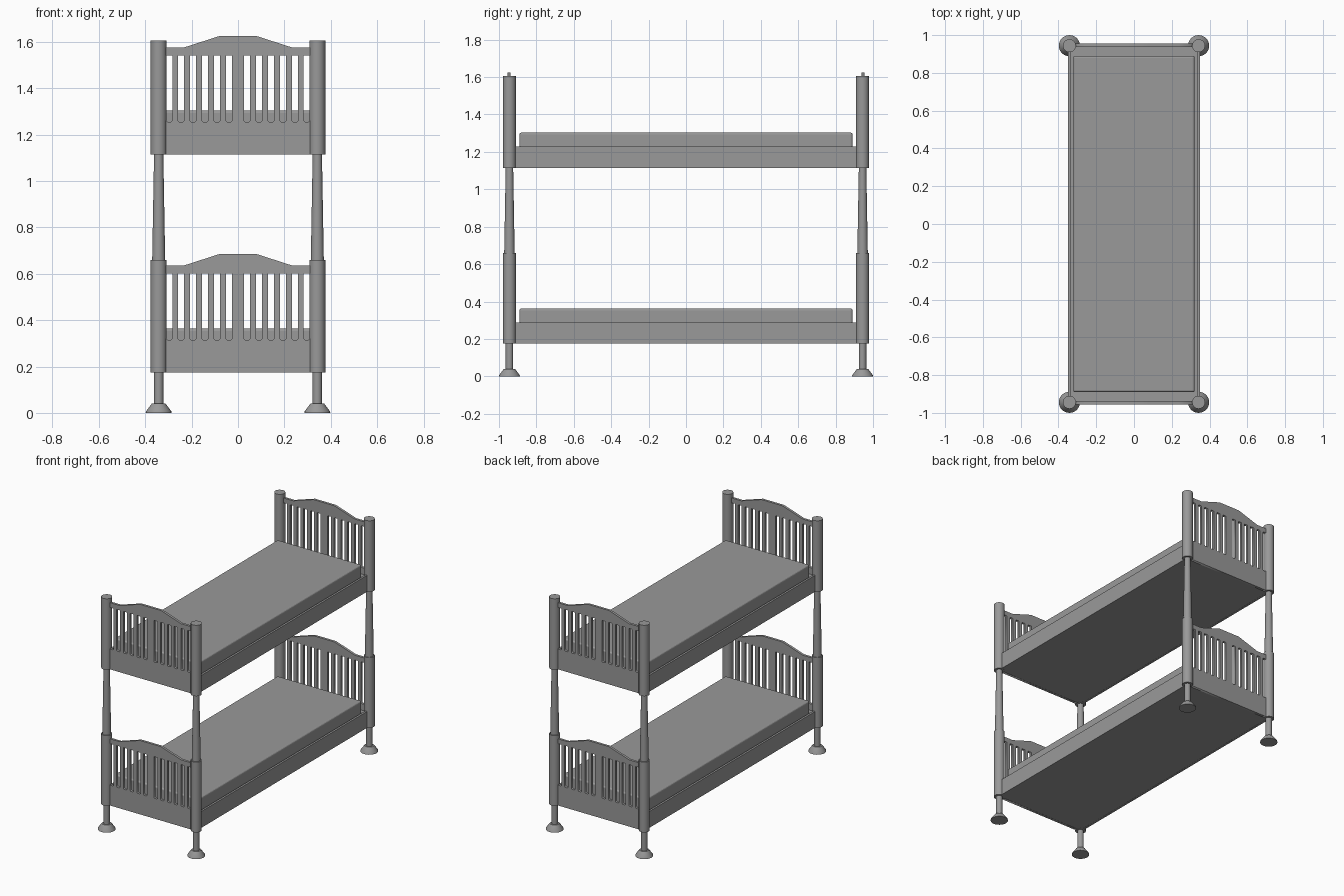
import bpy
import bmesh
import math

cube = bpy.data.objects.get("Cube")
if cube:
    bpy.data.objects.remove(cube, do_unlink=True)

grey = bpy.data.materials.new("plain_grey")
grey.use_nodes = True
COLOUR = (0.32, 0.32, 0.32, 1)
grey.diffuse_color = COLOUR
grey.node_tree.nodes["Principled BSDF"].inputs["Base Color"].default_value = COLOUR

POST_X, POST_Y = 0.342, 0.944
BUNK_HEIGHTS = {"lower": 0.175, "upper": 1.115}


def add_object(name, data):
    obj = bpy.data.objects.new(name, data)
    bpy.context.collection.objects.link(obj)
    data.materials.append(grey)
    return obj


def activate(obj):
    bpy.ops.object.select_all(action="DESELECT")
    obj.select_set(True)
    bpy.context.view_layer.objects.active = obj


def box(name, x, y, z, bevel=0):
    """Box from (min, max) pairs, with optional rounded edges."""
    bm = bmesh.new()
    bmesh.ops.create_cube(bm, size=1)
    for v in bm.verts:
        for axis, (low, high) in enumerate((x, y, z)):
            v.co[axis] = low if v.co[axis] < 0 else high
    mesh = bpy.data.meshes.new(name)
    bm.to_mesh(mesh)
    bm.free()
    obj = add_object(name, mesh)
    if bevel:
        mod = obj.modifiers.new("rounded_edges", "BEVEL")
        mod.width = bevel
        mod.segments = 3
    return obj


def turned_post(name, x, y, profile, sides=24):
    """Lathe a (radius, height) profile into a closed post."""
    bm = bmesh.new()
    rings = []
    for r, z in profile:
        angles = [math.tau * i / sides for i in range(sides)]
        rings.append([bm.verts.new((x + r * math.cos(a), y + r * math.sin(a), z))
                      for a in angles])
    for low, high in zip(rings, rings[1:]):
        for i in range(sides):
            j = (i + 1) % sides
            bm.faces.new((low[i], low[j], high[j], high[i]))
    bm.faces.new(rings[0][::-1])
    bm.faces.new(rings[-1])
    mesh = bpy.data.meshes.new(name)
    bm.to_mesh(mesh)
    bm.free()
    obj = add_object(name, mesh)
    activate(obj)
    bpy.ops.object.shade_smooth_by_angle(angle=math.radians(30))


def end_panel(name, y, z):
    """Arched board with a row of slots, cut as holes in a flat curve."""
    right = [(0.33, 0), (0.33, 0.46), (0.235, 0.46), (0.08, 0.51)]
    outlines = [right + [(-px, pz) for px, pz in reversed(right)]]
    width, bottom, top, corner = 0.026, 0.14, 0.427, 0.005
    for i in range(6):
        a = 0.026 + i * 0.0515
        b = a + width
        slot = [(a + corner, bottom), (b - corner, bottom), (b, bottom + corner),
                (b, top), (a, top), (a, bottom + corner)]
        outlines += [slot, [(-px, pz) for px, pz in slot]]
    curve = bpy.data.curves.new(name, "CURVE")
    curve.dimensions = "2D"
    curve.fill_mode = "BOTH"
    curve.extrude = 0.0085
    for points in outlines:
        spline = curve.splines.new("POLY")
        spline.points.add(len(points) - 1)
        for p, (px, pz) in zip(spline.points, points):
            p.co = (px, pz, 0, 1)
        spline.use_cyclic_u = True
    obj = add_object(name, curve)
    obj.location = (0, y, z)
    obj.rotation_euler.x = math.pi / 2
    activate(obj)
    bpy.ops.object.convert(target="MESH")


# Four turned corner posts with flared feet
post_profile = [(0.056, 0), (0.054, 0.008), (0.03, 0.04), (0.02, 0.04),
                (0.02, 0.175), (0.0345, 0.175), (0.0345, 0.66), (0.028, 0.66),
                (0.02, 1.115), (0.0345, 1.115), (0.0345, 1.605)]
for end, sy in (("front", -1), ("back", 1)):
    for side, sx in (("left", 1), ("right", -1)):
        turned_post(f"{end}_{side}_post", sx * POST_X, sy * POST_Y, post_profile)

for level, z in BUNK_HEIGHTS.items():
    # End panels
    for end, sy in (("front", -1), ("back", 1)):
        end_panel(f"{level}_{end}_panel", sy * 0.9465, z)
    # Side rails
    for side, sx in (("left", 1), ("right", -1)):
        box(f"{level}_{side}_rail", sorted((sx * 0.335, sx * 0.349)),
            (-0.93, 0.93), (z, z + 0.113))
    # Slab under the mattress, and the mattress
    box(f"{level}_base", (-0.336, 0.336), (-0.94, 0.94), (z + 0.001, z + 0.095))
    box(f"{level}_mattress", (-0.321, 0.321), (-0.89, 0.89), (z + 0.09, z + 0.188), 0.01)
